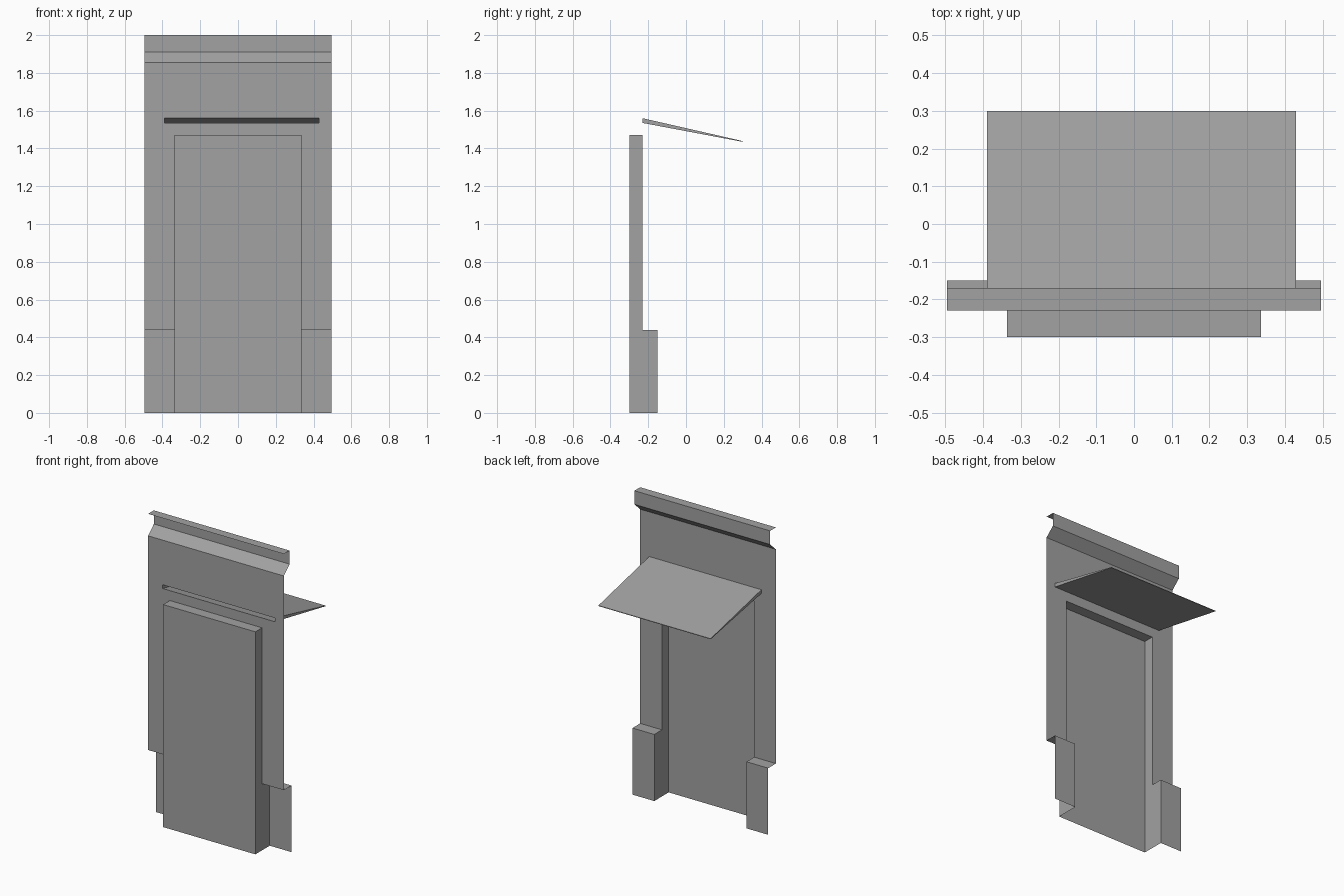
import bpy
import bmesh

if "Cube" in bpy.data.objects:
    bpy.data.objects.remove(bpy.data.objects["Cube"], do_unlink=True)

grey = bpy.data.materials.new("sheet_grey")
grey.use_nodes = True
grey.diffuse_color = (0.36, 0.36, 0.36, 1)
grey.node_tree.nodes["Principled BSDF"].inputs["Base Color"].default_value = grey.diffuse_color

# Key dimensions
HALF, DOOR = 0.496, 0.337            # half widths of panel and door
WALL, FRONT, BACK = -0.23, -0.30, -0.15   # depths (y) of wall, door face, lower skirt
DOOR_TOP, STEP = 1.47, 0.44          # heights of door top and skirt ledge
SLOT_LOW, SLOT_HIGH = 1.535, 1.56
SLOT_LEFT, SLOT_RIGHT = -0.39, 0.43


def sheet(bm, profile, x0, x1):
    """Sweep an open (y, z) profile along x into a thin folded sheet."""
    for a, b in zip(profile, profile[1:]):
        corners = [(x0, *a), (x0, *b), (x1, *b), (x1, *a)]
        bm.faces.new([bm.verts.new(c) for c in corners])


def side(bm, outline, x, flip):
    """Fill a (y, z) outline as a flat end plate at x."""
    face = bm.faces.new([bm.verts.new((x, *p)) for p in outline])
    face.normal_update()
    if (face.normal.x < 0) != flip:
        face.normal_flip()


def finish(bm, name):
    bmesh.ops.remove_doubles(bm, verts=bm.verts, dist=0.0005)
    mesh = bpy.data.meshes.new(name)
    bm.to_mesh(mesh)
    bm.free()
    mesh.materials.append(grey)
    bpy.context.collection.objects.link(bpy.data.objects.new(name, mesh))


# Wall panel with folded top trim, open slot and stepped skirts
bm = bmesh.new()
sheet(bm, [(WALL, 2), (-0.17, 2), (-0.17, 1.91), (WALL, 1.855), (WALL, SLOT_HIGH)], -HALF, HALF)
for x0, x1 in ((-HALF, SLOT_LEFT), (SLOT_RIGHT, HALF)):
    sheet(bm, [(WALL, SLOT_HIGH), (WALL, SLOT_LOW)], x0, x1)
sheet(bm, [(WALL, SLOT_LOW), (WALL, DOOR_TOP)], -HALF, HALF)
skirt = [(WALL, DOOR_TOP), (WALL, STEP), (BACK, STEP), (BACK, 0)]
for x0, x1 in ((-HALF, -DOOR), (DOOR, HALF)):
    sheet(bm, skirt, x0, x1)
finish(bm, "wall_panel")

# Raised door, open at the back and bottom
bm = bmesh.new()
sheet(bm, [(WALL, DOOR_TOP), (FRONT, DOOR_TOP), (FRONT, 0)], -DOOR, DOOR)
for x in (-DOOR, DOOR):
    side(bm, [(FRONT, 0), (FRONT, DOOR_TOP)] + skirt, x, x < 0)
finish(bm, "raised_door")

# Tapered chute behind the slot, open at the front
bm = bmesh.new()
chute = [(WALL, SLOT_LOW), (0.30, 1.435), (0.30, 1.439), (WALL, SLOT_HIGH)]
sheet(bm, chute, SLOT_LEFT, SLOT_RIGHT)
for x in (SLOT_LEFT, SLOT_RIGHT):
    side(bm, chute, x, x < 0)
finish(bm, "slot_chute")
